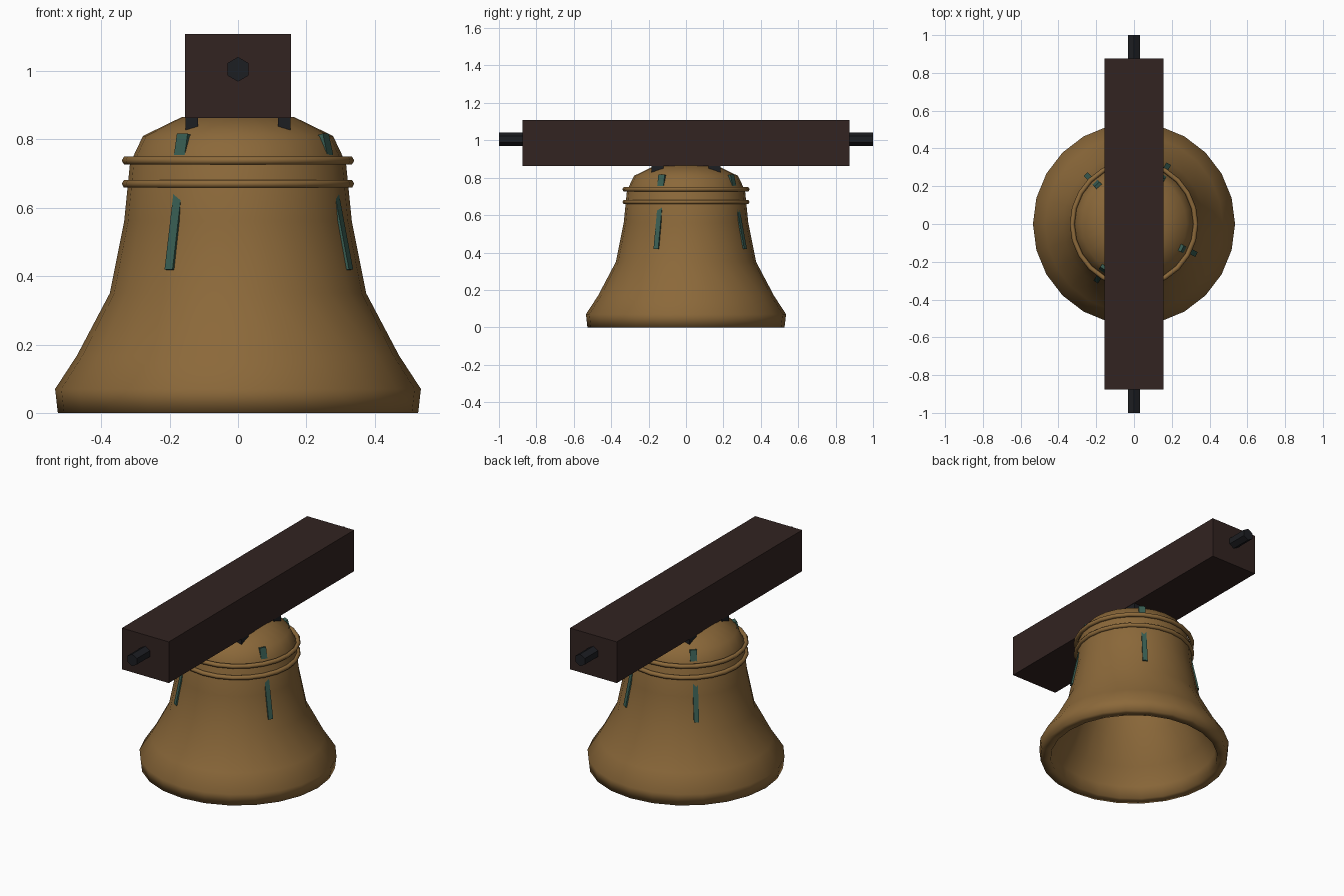
import bpy, bmesh, math
from mathutils import Matrix, Vector

if "Cube" in bpy.data.objects:
    bpy.data.objects.remove(bpy.data.objects["Cube"])


def material(name, r, g, b):
    m = bpy.data.materials.new(name)
    m.diffuse_color = (r, g, b, 1)
    m.use_nodes = True
    m.node_tree.nodes["Principled BSDF"].inputs["Base Color"].default_value = m.diffuse_color
    return m


BRONZE = material("bronze", 0.26, 0.14, 0.042)
WOOD = material("dark_wood", 0.032, 0.017, 0.015)
IRON = material("iron", 0.012, 0.013, 0.016)
PATINA = material("patina", 0.04, 0.11, 0.085)


def finish(name, bm, mat, smooth=False):
    bmesh.ops.recalc_face_normals(bm, faces=bm.faces)
    me = bpy.data.meshes.new(name)
    bm.to_mesh(me)
    bm.free()
    me.materials.append(mat)
    for p in me.polygons:
        p.use_smooth = smooth
    ob = bpy.data.objects.new(name, me)
    bpy.context.collection.objects.link(ob)
    return ob


def lathe(name, profile, mat, closed=False, steps=24):
    # spin a (radius, z) profile around the z axis
    bm = bmesh.new()
    vs = [bm.verts.new((r, 0, z)) for r, z in profile]
    pairs = list(zip(vs, vs[1:])) + ([(vs[-1], vs[0])] if closed else [])
    es = [bm.edges.new(p) for p in pairs]
    bmesh.ops.spin(bm, geom=vs + es, cent=(0, 0, 0), axis=(0, 0, 1),
                   angle=2 * math.pi, steps=steps, use_duplicate=False)
    bmesh.ops.remove_doubles(bm, verts=bm.verts, dist=1e-4)
    return finish(name, bm, mat, True)


def box(name, size, matrix, mat):
    bm = bmesh.new()
    bmesh.ops.create_cube(bm, size=1, matrix=matrix @ Matrix.Diagonal((*size, 1)))
    return finish(name, bm, mat)


# Bell body: outer wall from crown to lip, then the inner wall back up
lathe("bell_body", [
    (0, 0.866), (0.165, 0.865), (0.278, 0.81), (0.316, 0.73), (0.333, 0.56),
    (0.375, 0.35), (0.471, 0.168), (0.535, 0.07), (0.527, 0.0),
    (0.47, 0.0), (0.46, 0.07), (0.41, 0.17), (0.325, 0.35), (0.285, 0.56),
    (0.265, 0.72), (0.23, 0.78), (0.14, 0.82), (0, 0.82)], BRONZE)

# Raised bands around the shoulder
for name, z in (("upper_band", 0.738), ("lower_band", 0.67)):
    ring = [(0.327 + 0.013 * math.cos(a), z + 0.013 * math.sin(a))
            for a in (i * math.pi / 3 for i in range(6))]
    lathe(name, ring, BRONZE, closed=True)

# Wooden headstock
box("headstock", (0.31, 1.75, 0.246), Matrix.Translation((0, 0, 0.985)), WOOD)

for s, side in ((-1, "front"), (1, "back")):
    # Hexagonal pivot pins, point up
    bm = bmesh.new()
    bmesh.ops.create_cone(bm, cap_ends=True, segments=6, radius1=0.036, radius2=0.036,
                          depth=0.2, matrix=Matrix.Translation((0, s * 0.9, 1.005))
                          @ Matrix.Rotation(math.pi / 2, 4, 'X'))
    finish(side + "_pivot_pin", bm, IRON)
    # Iron hanger straps between crown and headstock
    for t, hand in ((-1, "left"), (1, "right")):
        box(f"{side}_{hand}_hanger", (0.036, 0.065, 0.09),
            Matrix.Translation((t * 0.135, s * 0.153, 0.855)), IRON)


def streak(name, angle, low, high, width, depth):
    # thin plate whose outer face runs from low to high, each (radius, z)
    a, b = Vector((low[0], 0, low[1])), Vector((high[0], 0, high[1]))
    up = (b - a).normalized()
    tilt = math.atan2(up.x, up.z)
    m = (Matrix.Rotation(math.radians(angle), 4, 'Z') @ Matrix.Translation((a + b) / 2)
         @ Matrix.Rotation(tilt, 4, 'Y') @ Matrix.Translation((-depth / 2, 0, 0)))
    box(name, (depth, width, (b - a).length), m, PATINA)


# Patina streaks on the waist and shoulder
for i, angle in enumerate((60, 134, 236.5, 334), 1):
    streak(f"waist_streak_{i}", angle, (0.368, 0.42), (0.322, 0.64), 0.028, 0.018)
    streak(f"shoulder_streak_{i}", angle - 1, (0.303, 0.755), (0.288, 0.817), 0.038, 0.025)
